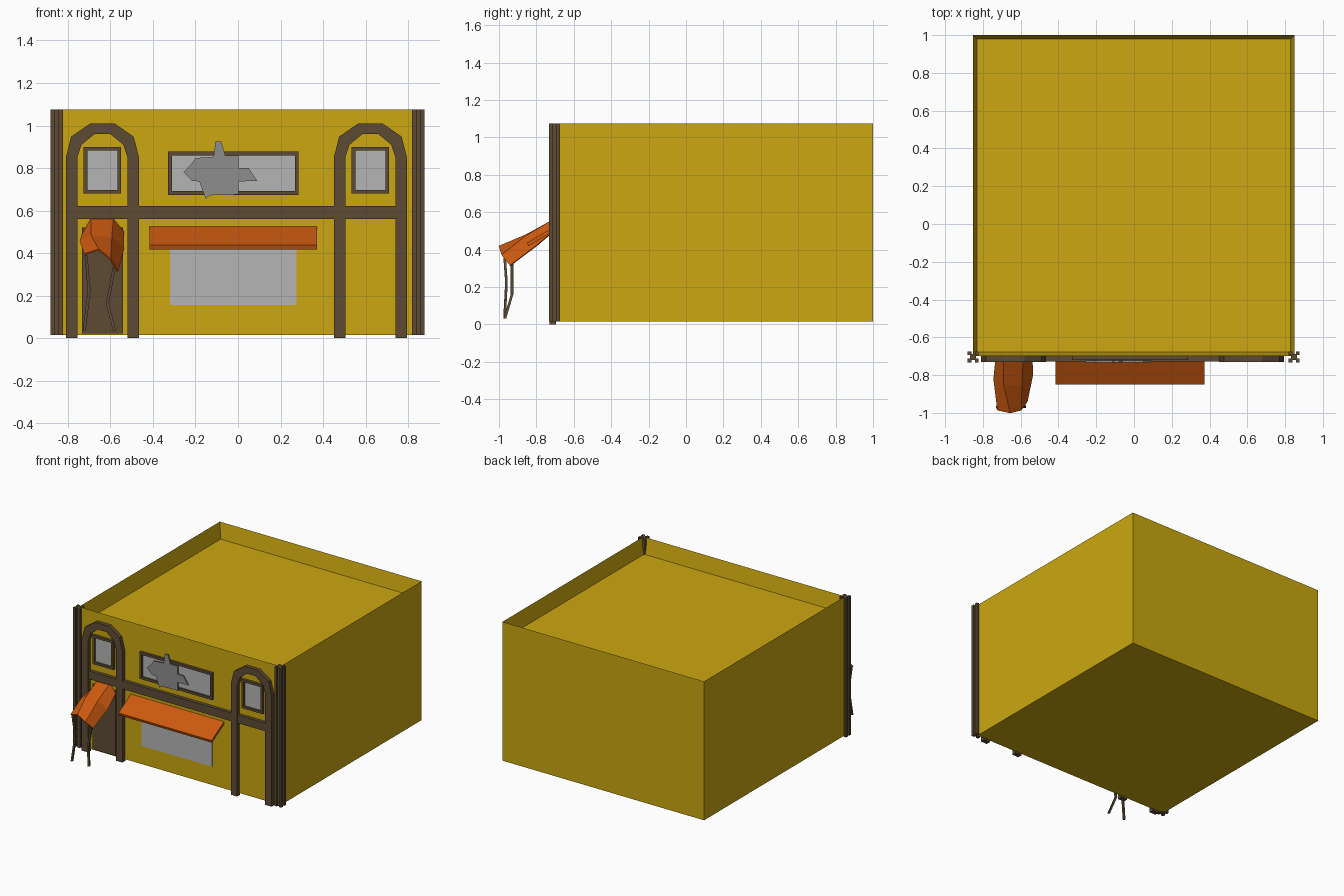
import bpy, bmesh
from mathutils import Vector

if "Cube" in bpy.data.objects:
    bpy.data.objects.remove(bpy.data.objects["Cube"])


def material(name, rgb):
    m = bpy.data.materials.new(name)
    m.diffuse_color = (*rgb, 1)
    m.use_nodes = True
    m.node_tree.nodes["Principled BSDF"].inputs["Base Color"].default_value = m.diffuse_color
    return m


GOLD = material("gold plaster", (0.60, 0.39, 0.005))
BROWN = material("dark brown wood", (0.107, 0.07, 0.034))
GLASS = material("pale grey glass", (0.46, 0.46, 0.46))
GREY = material("sign grey", (0.27, 0.27, 0.27))
ORANGE = material("orange canvas", (0.60, 0.10, 0.005))
WALL = -0.70      # front wall plane
MID = -0.0075     # centre line of the facade trim


def finish(name, bm, mat):
    bmesh.ops.recalc_face_normals(bm, faces=bm.faces[:])
    me = bpy.data.meshes.new(name)
    bm.to_mesh(me)
    bm.free()
    me.materials.append(mat)
    ob = bpy.data.objects.new(name, me)
    bpy.context.collection.objects.link(ob)
    return ob


def add_box(bm, x0, x1, y0, y1, z0, z1):
    geo = bmesh.ops.create_cube(bm, size=1)
    for v in geo["verts"]:
        v.co = Vector((x1 if v.co.x > 0 else x0,
                       y1 if v.co.y > 0 else y0,
                       z1 if v.co.z > 0 else z0))


def box(name, mat, *dims):
    bm = bmesh.new()
    add_box(bm, *dims)
    return finish(name, bm, mat)


def prism(name, mat, points, offset):
    """Extrude a flat outline along an offset into a closed solid."""
    bm = bmesh.new()
    a = [bm.verts.new(p) for p in points]
    b = [bm.verts.new(Vector(p) + Vector(offset)) for p in points]
    bm.faces.new(a)
    bm.faces.new(b[::-1])
    for i in range(len(a)):
        j = (i + 1) % len(a)
        bm.faces.new((a[j], a[i], b[i], b[j]))
    return finish(name, bm, mat)


def plate(name, mat, outline, y0, y1):
    return prism(name, mat, [(x, y0, z) for x, z in outline], (0, y1 - y0, 0))


# Building shell with sunken roof
bm = bmesh.new()
add_box(bm, -0.853, 0.85, WALL, 1.0, 0.015, 1.075)
bm.normal_update()
top = max(bm.faces, key=lambda f: f.calc_center_median().z)
bmesh.ops.inset_region(bm, faces=[top], thickness=0.03)
bmesh.ops.translate(bm, vec=(0, 0, -0.12), verts=top.verts[:])
finish("building_shell", bm, GOLD)

# Clustered corner pillars
for side, name in ((-1, "left"), (1, "right")):
    bm = bmesh.new()
    cx, cy = side * 0.85 - 0.002, -0.703
    add_box(bm, cx - 0.016, cx + 0.016, cy - 0.016, cy + 0.016, 0.015, 1.075)
    for dx in (-1, 1):
        for dy in (-1, 1):
            px, py = cx + dx * 0.019, cy + dy * 0.019
            add_box(bm, px - 0.010, px + 0.010, py - 0.010, py + 0.010, 0.015, 1.075)
    finish(name + "_corner_pillar", bm, BROWN)


def flip(pts):
    return [(-x, z) for x, z in reversed(pts)]


def window(name, x0, x1, z0, z1, t):
    bm = bmesh.new()
    for d in ((x0, x0 + t, z0, z1), (x1 - t, x1, z0, z1),
              (x0 + t, x1 - t, z0, z0 + t), (x0 + t, x1 - t, z1 - t, z1)):
        add_box(bm, d[0], d[1], WALL - 0.02, WALL + 0.005, d[2], d[3])
    finish(name + "_frame", bm, BROWN)
    box(name + "_glass", GLASS, x0 + t, x1 - t, WALL - 0.006, WALL + 0.002, z0 + t, z1 - t)


# Faceted arches and small upper windows
outer = [(-0.172, 0), (-0.172, 0.85), (-0.147, 0.948), (-0.057, 1.01)]
inner = [(-0.118, 0), (-0.118, 0.85), (-0.098, 0.91), (-0.037, 0.96)]
arch = outer + flip(outer) + list(reversed(inner + flip(inner)))
for side, name in ((-1, "left"), (1, "right")):
    c = MID + side * 0.63
    plate(name + "_arch", BROWN, [(c + x, z) for x, z in arch], -0.73, -0.695)
    window(name + "_small_window", c - 0.088, c + 0.088, 0.68, 0.90, 0.018)

# Horizontal beam between the arches
box("facade_beam", BROWN, MID - 0.77, MID + 0.77, -0.727, -0.695, 0.56, 0.622)

# Long upper window, shop window and door
window("long_window", -0.328, 0.285, 0.673, 0.878, 0.018)
box("shop_window", GLASS, -0.32, 0.275, WALL - 0.006, WALL + 0.002, 0.157, 0.49)
box("door", BROWN, -0.733, -0.54, WALL - 0.008, WALL + 0.002, 0.022, 0.52)

# Finned silhouette sign over the long window
sign = [(-0.256, 0.78), (-0.215, 0.825), (-0.20, 0.847), (-0.115, 0.853), (-0.106, 0.925),
        (-0.078, 0.925), (-0.06, 0.86), (0.002, 0.86), (0.002, 0.80), (0.05, 0.80),
        (0.09, 0.74), (0.002, 0.737), (0.002, 0.675), (-0.13, 0.672), (-0.152, 0.656),
        (-0.182, 0.737), (-0.215, 0.74)]
plate("silhouette_sign", GREY, sign, -0.732, -0.723)

# Shop awning: sloped slab
slab = [(-0.70, 0.525), (-0.85, 0.438), (-0.843, 0.418), (-0.70, 0.503)]
prism("shop_awning", ORANGE, [(-0.415, y, z) for y, z in slab], (0.787, 0, 0))

# Sagging door canopy: three cross-sections joined by faces
rows = [[(-0.73, -0.705, 0.49), (-0.69, -0.705, 0.56), (-0.588, -0.705, 0.56), (-0.54, -0.705, 0.50)],
        [(-0.742, -0.82, 0.455), (-0.69, -0.85, 0.48), (-0.595, -0.85, 0.475), (-0.538, -0.80, 0.42)],
        [(-0.722, -0.985, 0.395), (-0.655, -1.0, 0.416), (-0.60, -0.985, 0.37), (-0.567, -0.94, 0.314)]]
bm = bmesh.new()
grid = [[bm.verts.new(p) for p in r] for r in rows]
for a, b in zip(grid, grid[1:]):
    for i in range(3):
        bm.faces.new((a[i], a[i + 1], b[i + 1], b[i]))
canopy = finish("door_canopy", bm, ORANGE)
mod = canopy.modifiers.new("cloth thickness", "SOLIDIFY")
mod.thickness = 0.008
mod.offset = 0

# Bent canopy poles
poles = {"left": [(-0.715, -0.972, 0.392), (-0.70, -0.96, 0.225), (-0.723, -0.97, 0.035)],
         "right": [(-0.582, -0.93, 0.335), (-0.614, -0.93, 0.16), (-0.58, -0.968, 0.033)]}
for name, pts in poles.items():
    bm = bmesh.new()
    rings = [[bm.verts.new((x + dx * 0.007, y + dy * 0.007, z))
              for dx, dy in ((-1, -1), (1, -1), (1, 1), (-1, 1))] for x, y, z in pts]
    for a, b in zip(rings, rings[1:]):
        for i in range(4):
            j = (i + 1) % 4
            bm.faces.new((a[i], a[j], b[j], b[i]))
    bm.faces.new(rings[0])
    bm.faces.new(rings[-1])
    finish(name + "_canopy_pole", bm, BROWN)
